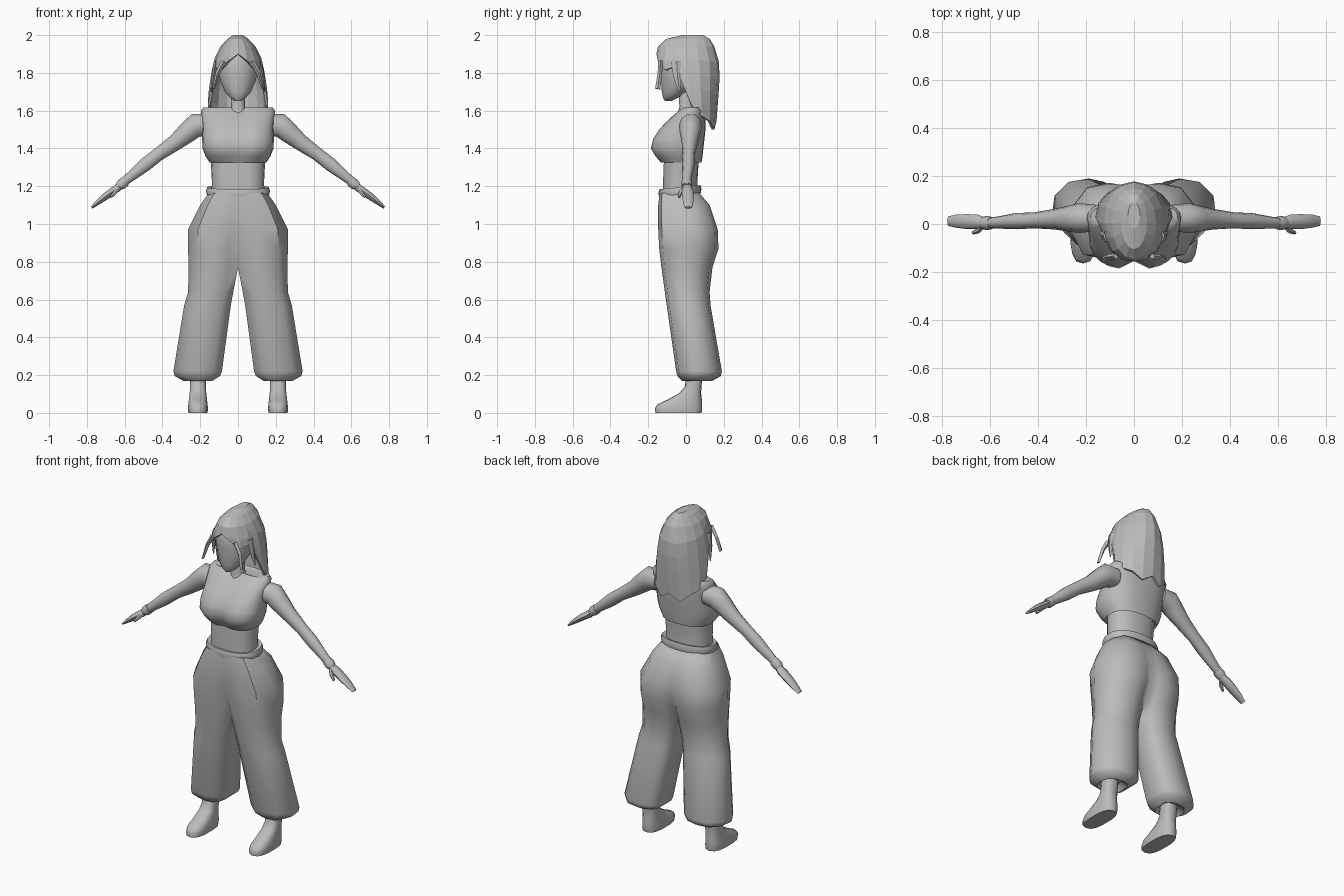
import bpy, bmesh, math
from mathutils import Vector

grey = bpy.data.materials.new("plain grey")
grey.diffuse_color = (0.5, 0.5, 0.5, 1)


def finish(name, bm, smooth=50, mirror=False):
    """Turn a bmesh into a named, shaded and optionally mirrored object."""
    bmesh.ops.recalc_face_normals(bm, faces=bm.faces[:])
    me = bpy.data.meshes.new(name)
    bm.to_mesh(me)
    bm.free()
    me.materials.append(grey)
    ob = bpy.data.objects.new(name, me)
    bpy.context.collection.objects.link(ob)
    if mirror:
        m = ob.modifiers.new("mirror", 'MIRROR')
        m.use_clip = True
        m.merge_threshold = 0.002
    if smooth:
        bpy.ops.object.select_all(action='DESELECT')
        ob.select_set(True)
        bpy.context.view_layer.objects.active = ob
        bpy.ops.object.shade_smooth_by_angle(angle=math.radians(smooth))
    return ob


def loft(name, rings, caps=True, smooth=50, mirror=False):
    """Skin a list of closed point rings."""
    bm = bmesh.new()
    vs = [[bm.verts.new(p) for p in r] for r in rings]
    n = len(vs[0])
    for a, b in zip(vs, vs[1:]):
        for i in range(n):
            j = (i + 1) % n
            quad = (a[i], a[j], b[j], b[i])
            if mirror and all(abs(v.co.x) < 1e-4 for v in quad):
                continue          # leave the centre plane open
            bm.faces.new(quad)
    if caps:
        bm.faces.new(vs[0])
        bm.faces.new(vs[-1])
    return finish(name, bm, smooth, mirror)


def level(z, rx, yf, yb, cx=0, n=16, e=2.3, dent=0, w=0.04):
    """Horizontal superellipse ring, with an optional dent at the front centre."""
    pts = []
    for i in range(n):
        a = 2 * math.pi * i / n - math.pi / 2
        c, s = math.cos(a), math.sin(a)
        x = rx * math.copysign(abs(c) ** (2 / e), c)
        y = (yf + yb) / 2 + (yb - yf) / 2 * math.copysign(abs(s) ** (2 / e), s)
        if s < 0:
            y += dent * math.exp(-(x / w) ** 2)
        pts.append((cx + x, y, z))
    return pts


def limb(name, path, n=10, smooth=50):
    """Tube along a path of (point, depth radius, thickness radius), mirrored."""
    rings = []
    P = [Vector(p[0]) for p in path]
    for i, (_, ry, rn) in enumerate(path):
        d = (P[min(i + 1, len(P) - 1)] - P[max(i - 1, 0)]).normalized()
        side = (Vector((0, 1, 0)) - d * d.y).normalized()
        up = d.cross(side)
        rings.append([P[i] + side * ry * math.cos(2 * math.pi * k / n)
                      + up * rn * math.sin(2 * math.pi * k / n) for k in range(n)])
    return loft(name, rings, smooth=smooth, mirror=True)


# Trousers: one half, open at the centre plane
def trouser_ring(z, x0, x1, yf, yb, k):
    uv = [(0, .22 * k), (.2, .04 * k), (.45, 0), (.8, .06), (1, .38), (.96, .7),
          (.74, .94), (.4, 1), (.15, 1 - .06 * k), (0, 1 - .2 * k), (0, .5)]
    return [(x0 + (x1 - x0) * u, yf + (yb - yf) * v, z) for u, v in uv]


loft("trousers", [trouser_ring(*r) for r in (
    (1.165, 0, .155, -.14, .07, 0), (1.10, 0, .20, -.147, .125, 0),
    (.97, 0, .265, -.147, .168, .2), (.87, 0, .264, -.142, .172, .6),
    (.77, 0, .262, -.13, .14, 1), (.64, .025, .264, -.112, .125, 1),
    (.57, .038, .285, -.102, .13, 1), (.22, .085, .342, -.052, .19, 1),
    (.195, .095, .335, -.045, .185, 1), (.17, .135, .29, -.02, .14, 1),
    (.2, .16, .26, 0, .1, 1))], mirror=True)

# Waistband: hollow band, dipping at the front
def band(z, rx, yf, yb):
    return [(x, y, z + .1 * (y + .03)) for x, y, _ in level(z, rx, yf, yb, n=20)]


loft("waistband", [band(*r) for r in (
    (1.15, .14, -.12, .055), (1.152, .163, -.142, .078), (1.175, .17, -.147, .082),
    (1.195, .163, -.14, .076), (1.19, .14, -.12, .055))], caps=False, smooth=40)

# Bare midriff
loft("midriff", [level(*r, n=20, dent=.012) for r in (
    (1.14, .142, -.13, .065), (1.22, .138, -.128, .06), (1.3, .142, -.125, .065),
    (1.4, .15, -.12, .07))])

# Cropped vest with bust and dented neckline
loft("vest", [level(z, rx, yf, yb, n=24, e=2.5, dent=d, w=w) for z, rx, yf, yb, d, w in (
    (1.345, .135, -.115, .06, 0, .04), (1.325, .15, -.138, .082, .012, .04),
    (1.36, .172, -.168, .088, .03, .035), (1.4, .188, -.19, .092, .035, .03),
    (1.45, .19, -.178, .098, .03, .03), (1.5, .187, -.146, .103, .022, .03),
    (1.555, .192, -.095, .103, .02, .045), (1.6, .196, -.045, .098, .015, .06),
    (1.618, .182, -.02, .085, .01, .07), (1.61, .08, -.015, .06, 0, .07))])

# Neck and head
loft("neck", [level(*r, n=12) for r in (
    (1.58, .05, -.045, .055), (1.62, .037, -.035, .04), (1.72, .036, -.04, .04))])
loft("head", [level(*r, n=14, e=2.0) for r in (
    (1.652, .018, -.112, -.075), (1.67, .044, -.122, -.04), (1.7, .07, -.128, .01),
    (1.75, .094, -.132, .07), (1.81, .108, -.136, .1), (1.88, .106, -.132, .12),
    (1.95, .06, -.09, .09))])

# Arms, wrist cuffs, hands and thumbs
limb("arm", [((.16, .025, 1.525), .055, .06), ((.225, .025, 1.522), .062, .066),
             ((.265, .022, 1.487), .056, .058), ((.33, .02, 1.433), .043, .046),
             ((.42, .015, 1.37), .033, .037), ((.49, .012, 1.315), .034, .038),
             ((.57, .006, 1.25), .025, .028), ((.635, .003, 1.197), .02, .02)])
limb("wrist_cuff", [((.595, .004, 1.228), .026, .028), ((.615, .004, 1.212), .03, .03),
                    ((.63, .004, 1.2), .026, .024)])
limb("hand", [((.615, .004, 1.208), .02, .018), ((.655, .01, 1.178), .03, .021),
              ((.7, .01, 1.147), .031, .019), ((.745, .012, 1.112), .027, .013),
              ((.775, .012, 1.087), .02, .007)], n=8)
limb("thumb", [((.63, -.008, 1.192), .01, .012), ((.65, -.028, 1.168), .012, .012),
               ((.672, -.037, 1.142), .007, .007)], n=6)

# Feet: stacked outlines from sole to ankle
loft("foot", [level(z, rx, yf, yb, cx=.212, n=14, e=2.7) for z, rx, yf, yb in (
    (0, .052, -.162, .082), (.025, .054, -.165, .086), (.045, .052, -.152, .086),
    (.07, .049, -.098, .084), (.105, .045, -.035, .08), (.14, .042, -.006, .082),
    (.25, .044, .005, .092))], mirror=True)

# Hair: faceted shell, short at the face and long at the back
PROFILE = [(2.0, .025, -.02, .09), (1.98, .055, -.105, .125), (1.94, .092, -.148, .15),
           (1.87, .127, -.163, .173), (1.78, .145, -.16, .178), (1.68, .158, -.13, .172),
           (1.5, .165, -.06, .158)]
ENDS = [1.9, 1.865, 1.815, 1.835, 1.63, 1.57, 1.545, 1.5, 1.54]


def hair_point(a, z):
    for p, q in zip(PROFILE, PROFILE[1:]):
        if z >= q[0] - 1e-6:
            t = (p[0] - z) / (p[0] - q[0])
            rx, yf, yb = (p[i] + (q[i] - p[i]) * t for i in (1, 2, 3))
            break
    return (rx * math.sin(a), (yf + yb) / 2 - (yb - yf) / 2 * math.cos(a), z)


bm = bmesh.new()
cols = []
for k in range(16):
    end = ENDS[min(k, 16 - k)]
    zs = [2.0, 1.98, 1.94] + [1.94 + (end - 1.94) * (i / 5) for i in range(1, 6)]
    cols.append([bm.verts.new(hair_point(k * math.pi / 8, z)) for z in zs])
for k in range(16):
    a, b = cols[k], cols[(k + 1) % 16]
    for i in range(len(a) - 1):
        bm.faces.new((a[i], a[i + 1], b[i + 1], b[i]))
bm.faces.new([c[0] for c in cols])
hair = finish("hair", bm, smooth=0)
thick = hair.modifiers.new("thickness", 'SOLIDIFY')
thick.thickness = 0.014

# Loose strands beside the face
limb("front_strand", [((.075, -.135, 1.86), .012, .014), ((.108, -.138, 1.8), .012, .012),
                      ((.13, -.15, 1.715), .014, .006)], n=4, smooth=0)
limb("side_strand", [((.118, -.05, 1.86), .028, .01), ((.13, -.045, 1.78), .022, .009),
                     ((.14, -.035, 1.7), .005, .004)], n=4, smooth=0)
